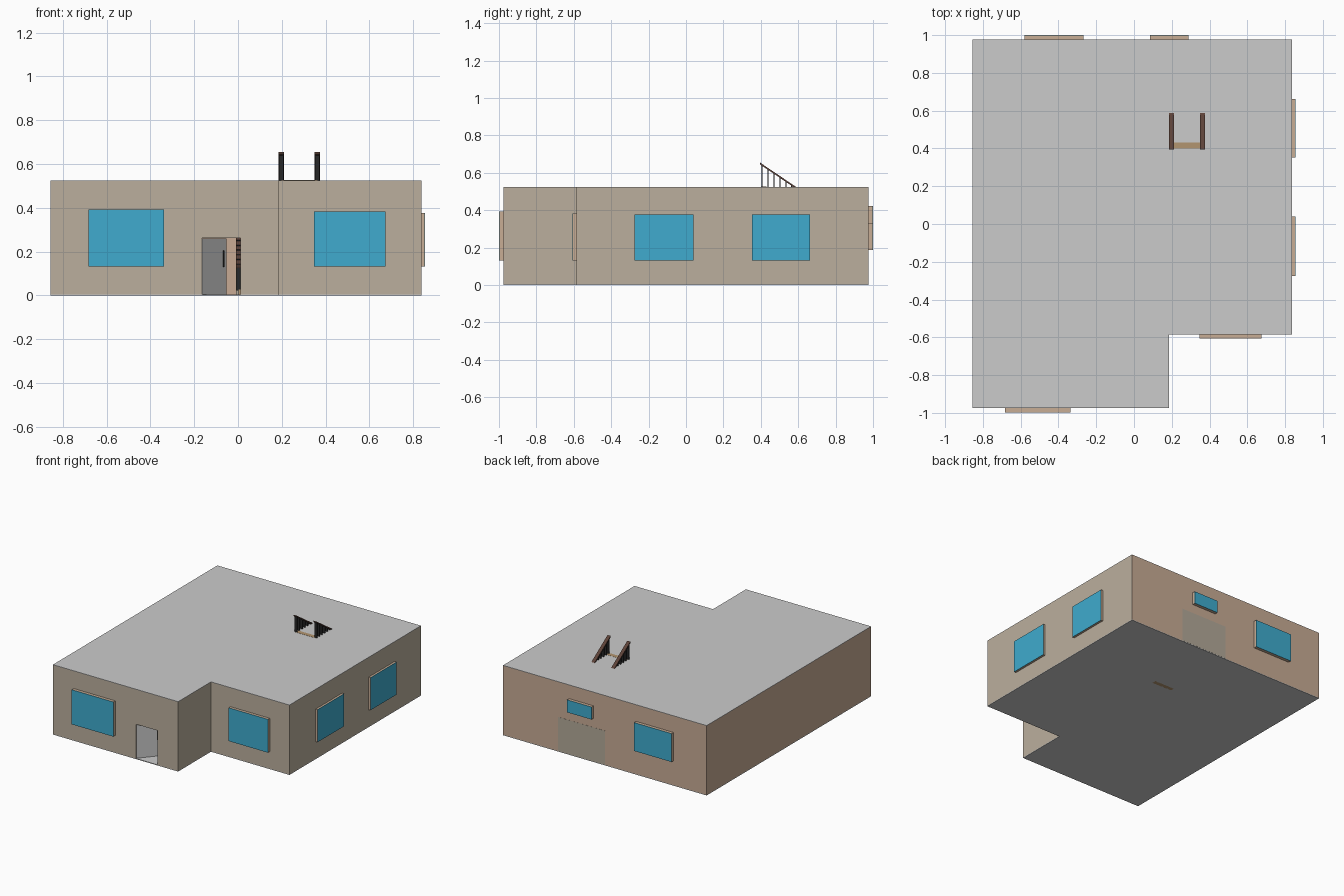
import bpy, bmesh, math
from mathutils import Matrix, Vector

if "Cube" in bpy.data.objects:
    bpy.data.objects.remove(bpy.data.objects["Cube"])


def mat(name, r, g, b):
    m = bpy.data.materials.new(name)
    m.diffuse_color = (r, g, b, 1)
    m.use_nodes = True
    m.node_tree.nodes["Principled BSDF"].inputs["Base Color"].default_value = m.diffuse_color
    return m


BEIGE = mat("beige_plaster", 0.50, 0.43, 0.34)
ROSE = mat("rose_plaster", 0.58, 0.41, 0.30)
BLUE = mat("blue_glass", 0.05, 0.41, 0.62)
FRAME = mat("frame_wood", 0.58, 0.42, 0.30)
WOOD = mat("tread_wood", 0.45, 0.30, 0.16)
RAIL = mat("rail_wood", 0.11, 0.055, 0.04)
BLACK = mat("black_metal", 0.02, 0.02, 0.02)
STONE = mat("landing_stone", 0.45, 0.40, 0.32)


def finish(name, bm, *mats):
    bmesh.ops.recalc_face_normals(bm, faces=bm.faces)
    me = bpy.data.meshes.new(name)
    bm.to_mesh(me)
    bm.free()
    for m in mats:
        me.materials.append(m)
    ob = bpy.data.objects.new(name, me)
    bpy.context.collection.objects.link(ob)
    return ob


def add_box(bm, lo, hi):
    lo, hi = Vector(lo), Vector(hi)
    size = Matrix.Diagonal((*(hi - lo), 1))
    bmesh.ops.create_cube(bm, size=1, matrix=Matrix.Translation((lo + hi) / 2) @ size)


def box(name, lo, hi, *mats):
    bm = bmesh.new()
    add_box(bm, lo, hi)
    return finish(name, bm, *mats)


def slab(name, pts, z0, z1, *mats):
    bm = bmesh.new()
    f = bm.faces.new([bm.verts.new((x, y, z0)) for x, y in pts])
    ext = bmesh.ops.extrude_face_region(bm, geom=[f], use_keep_orig=True)
    vs = [g for g in ext["geom"] if isinstance(g, bmesh.types.BMVert)]
    bmesh.ops.translate(bm, verts=vs, vec=(0, 0, z1 - z0))
    return finish(name, bm, *mats)


# L-shaped plan, counter-clockwise from the front left corner
X0, X1, XN = -0.855, 0.837, 0.185
Y0, Y1, YN = -0.975, 0.976, -0.585
PLAN = [(X0, Y0), (XN, Y0), (XN, YN), (X1, YN), (X1, Y1), (X0, Y1)]
T, FLOOR, TOP = 0.03, 0.005, 0.522
INNER = [(X0 + T, Y0 + T), (XN - T, Y0 + T), (XN - T, YN + T),
         (X1 - T, YN + T), (X1 - T, Y1 - T), (X0 + T, Y1 - T)]

slab("floor_slab", PLAN, 0, FLOOR)
slab("roof_slab", PLAN, TOP, TOP + 0.003)

# Hollow walls: the back and left ones are rose, the others beige
bm = bmesh.new()
rings = [[bm.verts.new((x, y, z)) for x, y in p]
         for p, z in ((PLAN, FLOOR), (PLAN, TOP), (INNER, TOP), (INNER, FLOOR))]
for k in range(4):
    a, b = rings[k], rings[(k + 1) % 4]
    for i in range(6):
        j = (i + 1) % 6
        f = bm.faces.new((a[i], a[j], b[j], b[i]))
        f.material_index = 1 if k == 2 or i >= 4 else 0
walls = finish("walls", bm, BEIGE, ROSE)

# Door opening
cutter = box("door_cutter", (-0.165, Y0 - 0.05, -0.05), (0.012, Y0 + 0.06, 0.262), BEIGE)
cutter.hide_render = True
cutter.hide_viewport = True
cutter.display_type = 'WIRE'
mod = walls.modifiers.new("door_opening", 'BOOLEAN')
mod.operation, mod.object, mod.solver = 'DIFFERENCE', cutter, 'EXACT'

# Door leaf swung inwards, with handle
pivot, swing = (-0.164, Y0 + 0.003, 0), math.radians(50)
for ob in (box("door", (0, 0, FLOOR), (0.172, 0.008, 0.26)),
           box("door_handle", (0.145, -0.008, 0.13), (0.150, -0.002, 0.205), BLACK)):
    ob.location, ob.rotation_euler.z = pivot, swing


# Windows: projecting frame block with a pane on its face
def window(name, axis, wall, sign, a0, a1, z0, z1, depth):
    def span(d0, d1):
        d0, d1 = sorted((wall + sign * d0, wall + sign * d1))
        if axis == 'y':
            return (a0, d0, z0), (a1, d1, z1)
        return (d0, a0, z0), (d1, a1, z1)
    box(name + "_frame", *span(-T - 0.004, depth - 0.002), FRAME)
    box(name + "_pane", *span(depth - 0.002, depth), BLUE)


window("front_left_window", 'y', Y0, -1, -0.682, -0.337, 0.132, 0.392, 0.024)
window("front_right_window", 'y', YN, -1, 0.348, 0.674, 0.132, 0.382, 0.022)
window("right_front_window", 'x', X1, 1, -0.275, 0.040, 0.132, 0.376, 0.017)
window("right_back_window", 'x', X1, 1, 0.353, 0.662, 0.132, 0.376, 0.017)
window("back_large_window", 'y', Y1, 1, -0.58, -0.268, 0.187, 0.40, 0.024)
window("back_small_window", 'y', Y1, 1, 0.084, 0.288, 0.328, 0.422, 0.024)

# Staircase: two flights joined by a landing that shows in the back wall
N, YS, YE, HALF = 12, 0.40, 0.78, 0.26
RUN, RISE = (YE - YS) / N, HALF / N
box("stair_landing", (-0.01, YE, FLOOR), (0.38, Y1 + 0.001, HALF), STONE)


def flight(name, x0, x1, upper):
    steps, posts, rail = bmesh.new(), bmesh.new(), bmesh.new()
    for i in range(N):
        y = YE - (i + 1) * RUN if upper else YS + i * RUN
        z = (HALF if upper else 0) + (i + 1) * RISE
        add_box(steps, (x0, y, z - RISE), (x1, y + RUN, z + 0.006))
        for x in (x0, x1):
            add_box(posts, (x - 0.010, y + 0.004, z), (x + 0.010, y + 0.010, z + 0.122))
    # sloping handrails
    z0, z1 = (2 * HALF, HALF) if upper else (0, HALF)
    for x in (x0, x1):
        ends = []
        for y, z in ((YS - 0.005, z0 + 0.125), (YE, z1 + 0.125)):
            ends.append([rail.verts.new((x + dx, y, z + dz))
                         for dx, dz in ((-.013, 0), (.013, 0), (.013, .01), (-.013, .01))])
        for i in range(4):
            j = (i + 1) % 4
            rail.faces.new((ends[0][i], ends[0][j], ends[1][j], ends[1][i]))
        for e in ends:
            rail.faces.new(e)
    finish(name + "_steps", steps, WOOD)
    finish(name + "_posts", posts, BLACK)
    finish(name + "_handrails", rail, RAIL)


flight("lower_flight", 0.003, 0.168, False)
flight("upper_flight", 0.198, 0.362, True)
